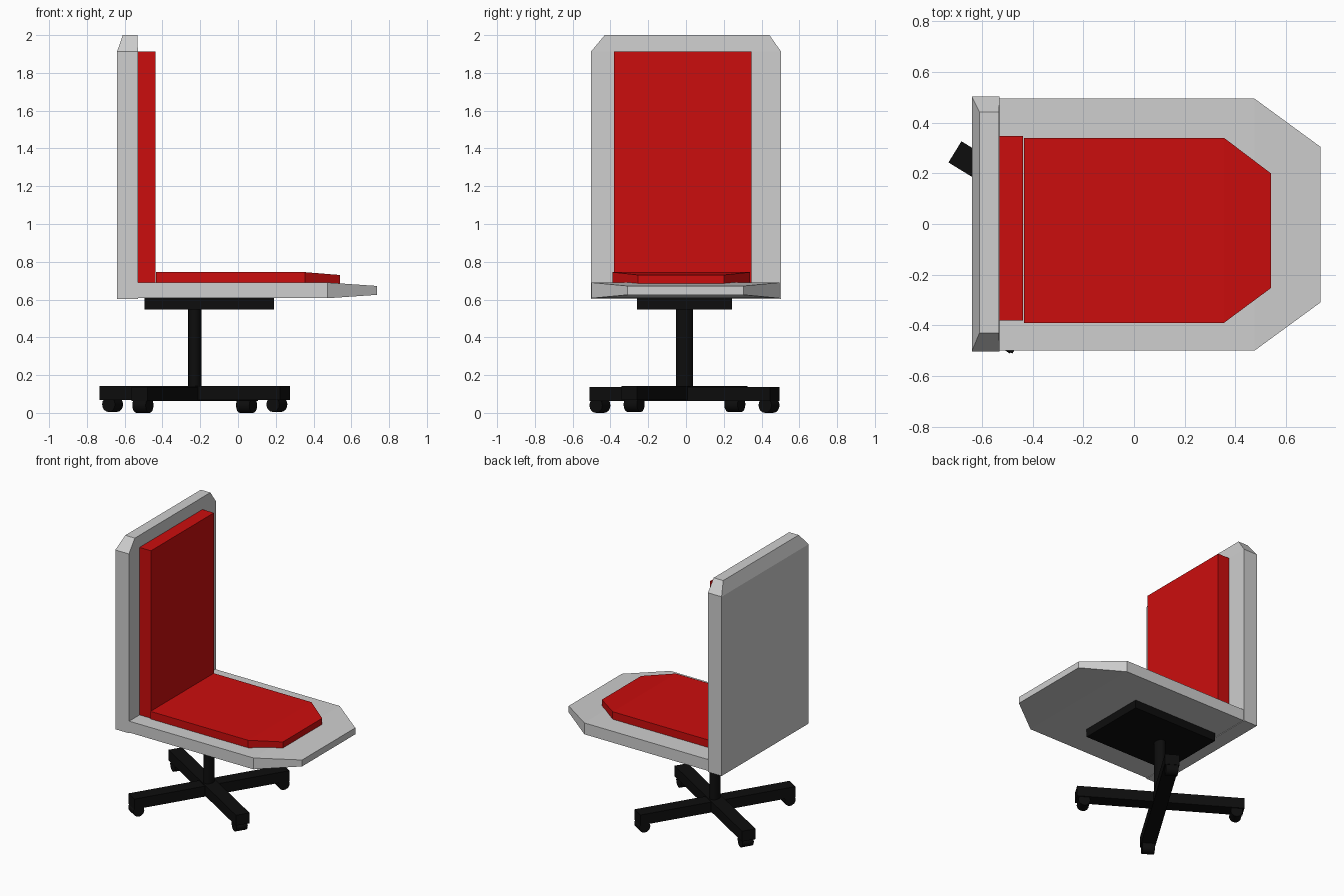
import bpy, bmesh, math
from mathutils import Matrix, Vector

cube = bpy.data.objects.get("Cube")
if cube:
    bpy.data.objects.remove(cube, do_unlink=True)


def material(name, rgb):
    m = bpy.data.materials.new(name)
    m.use_nodes = True
    m.diffuse_color = (*rgb, 1)
    m.node_tree.nodes["Principled BSDF"].inputs["Base Color"].default_value = (*rgb, 1)
    return m


GREY = material("light grey shell", (0.62, 0.62, 0.62))
RED = material("red upholstery", (0.6, 0.004, 0.004))
BLACK = material("black base", (0.004, 0.004, 0.004))


def finish(bm, name, mat):
    bmesh.ops.recalc_face_normals(bm, faces=bm.faces)
    mesh = bpy.data.meshes.new(name)
    bm.to_mesh(mesh)
    bm.free()
    mesh.materials.append(mat)
    obj = bpy.data.objects.new(name, mesh)
    bpy.context.collection.objects.link(obj)
    return obj


def loft(name, mat, rings):
    """Join rings of points with side faces and cap both ends."""
    bm = bmesh.new()
    loops = [[bm.verts.new(p) for p in ring] for ring in rings]
    for a, b in zip(loops, loops[1:]):
        for i in range(len(a)):
            j = (i + 1) % len(a)
            bm.faces.new((a[i], a[j], b[j], b[i]))
    bm.faces.new(loops[0])
    bm.faces.new(loops[-1])
    return finish(bm, name, mat)


def ring_x(x, y0, y1, z0, z1):
    return [(x, y0, z0), (x, y1, z0), (x, y1, z1), (x, y0, z1)]


def ring_z(z, x0, x1, y0, y1):
    return [(x0, y0, z), (x1, y0, z), (x1, y1, z), (x0, y1, z)]


def box(name, mat, centre, size, angle=0):
    bm = bmesh.new()
    bmesh.ops.create_cube(bm, size=1, matrix=Matrix.Translation(centre)
                          @ Matrix.Rotation(angle, 4, "Z") @ Matrix.Diagonal((*size, 1)))
    return finish(bm, name, mat)


def cylinder(name, mat, radius, depth, matrix):
    bm = bmesh.new()
    bmesh.ops.create_cone(bm, cap_ends=True, segments=16, radius1=radius,
                          radius2=radius, depth=depth, matrix=matrix)
    obj = finish(bm, name, mat)
    for p in obj.data.polygons:
        p.use_smooth = len(p.vertices) == 4
    for e in obj.data.edges:
        a, b = (obj.data.vertices[i].co for i in e.vertices)
        e.use_edge_sharp = (a - b).length < depth * 0.9
    return obj


# Shells: tapered seat pan and backrest
loft("seat_shell", GREY, [ring_x(-0.625, -0.5, 0.495, 0.607, 0.69),
                          ring_x(0.475, -0.5, 0.495, 0.607, 0.69),
                          ring_x(0.735, -0.31, 0.305, 0.625, 0.672)])
loft("back_shell", GREY, [ring_z(0.603, -0.64, -0.53, -0.503, 0.503),
                          ring_z(1.913, -0.64, -0.53, -0.503, 0.503),
                          ring_z(2.0, -0.61, -0.533, -0.43, 0.442)])

# Cushions
loft("seat_cushion", RED, [ring_x(-0.434, -0.39, 0.34, 0.66, 0.745),
                           ring_x(0.355, -0.39, 0.34, 0.66, 0.745),
                           ring_x(0.54, -0.253, 0.2, 0.665, 0.73)])
box("back_cushion", RED, (-0.485, -0.017, 1.301), (0.095, 0.727, 1.226))

# Mounting plate and oval post
CX, CY = -0.229, -0.008
box("mounting_plate", BLACK, (-0.152, -0.008, 0.578), (0.685, 0.505, 0.06))
cylinder("post", BLACK, 0.5, 0.46, Matrix.Translation((CX, CY, 0.33))
         @ Matrix.Diagonal((0.069, 0.088, 1, 1)))

# Crossed base beams, each with a caster under both ends
for name, degrees, z, reach in (("side", 148.5, 0.105, 0.51), ("cross", 58.5, 0.1, 0.525)):
    angle = math.radians(degrees)
    box(name + "_beam", BLACK, (CX, CY, z), (1.12, 0.098, 0.076), angle)
    along = Vector((math.cos(angle), math.sin(angle), 0))
    for label, sign in (("front", 1), ("rear", -1)):
        spot = Vector((CX, CY, z - 0.06)) + along * reach * sign
        cylinder(f"{name}_{label}_caster", BLACK, 0.04, 0.082, Matrix.Translation(spot)
                 @ Matrix.Rotation(angle, 4, "Z") @ Matrix.Rotation(math.pi / 2, 4, "X"))
